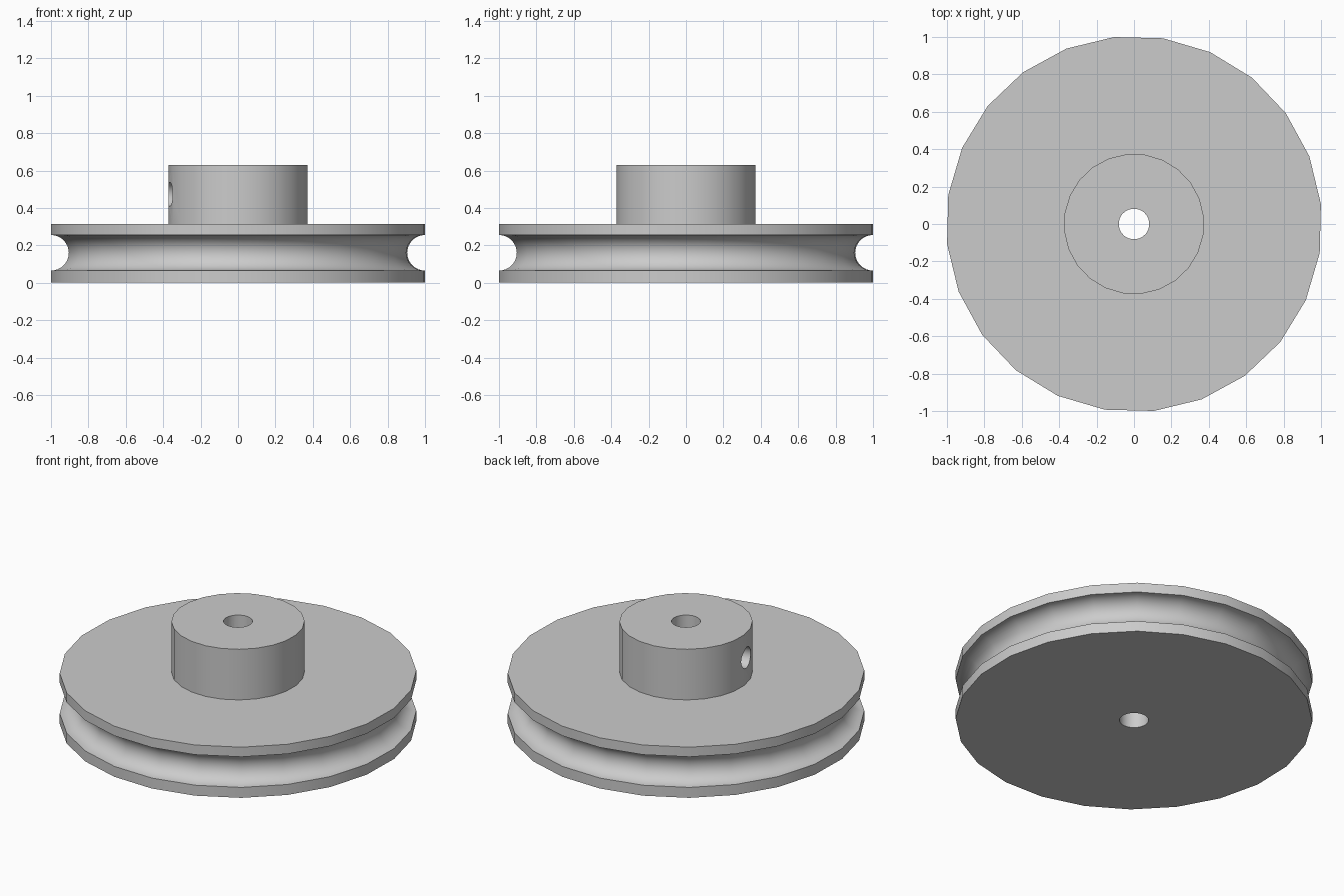
import bpy, bmesh, math
from mathutils import Matrix, Vector

cube = bpy.data.objects.get("Cube")
if cube:
    bpy.data.objects.remove(cube, do_unlink=True)

SIDES = 24
TURN = math.radians(6.1)          # how far the facets are turned about z
RIM, HUB, BORE = 1.005, 0.375, 0.082
DISC_TOP, HUB_TOP = 0.315, 0.63
GROOVE_Z, GROOVE_R = 0.16, 0.095

# Single grey metal
metal = bpy.data.materials.new("grey metal")
metal.use_nodes = True
metal.diffuse_color = (0.6, 0.6, 0.6, 1)
metal.node_tree.nodes["Principled BSDF"].inputs["Base Color"].default_value = (0.6, 0.6, 0.6, 1)


def make_object(name, bm):
    mesh = bpy.data.meshes.new(name)
    bm.to_mesh(mesh)
    bm.free()
    mesh.materials.append(metal)
    obj = bpy.data.objects.new(name, mesh)
    bpy.context.collection.objects.link(obj)
    return obj


def revolve(name, profile):
    """Turn a closed (radius, z) outline into a solid ring."""
    bm = bmesh.new()
    rot = Matrix.Rotation(TURN, 3, 'Z')
    verts = [bm.verts.new(rot @ Vector((r, 0, z))) for r, z in profile]
    edges = [bm.edges.new((v, verts[i - 1])) for i, v in enumerate(verts)]
    bmesh.ops.spin(bm, geom=verts + edges, cent=(0, 0, 0), axis=(0, 0, 1),
                   angle=math.tau, steps=SIDES)
    bmesh.ops.remove_doubles(bm, verts=bm.verts, dist=1e-4)
    bmesh.ops.recalc_face_normals(bm, faces=bm.faces)
    return make_object(name, bm)


# Pulley outline: bore, grooved disc, hub
steps = 16
groove = []
for i in range(steps + 1):
    a = -math.pi / 2 + math.pi * i / steps
    groove.append((RIM - GROOVE_R * math.cos(a), GROOVE_Z + GROOVE_R * math.sin(a)))
profile = [(BORE, 0), (RIM, 0)] + groove + [
    (RIM, DISC_TOP), (HUB, DISC_TOP), (HUB, HUB_TOP), (BORE, HUB_TOP)]
pulley = revolve("grooved_pulley", profile)

# Radial set screw hole from the hub side into the bore
bm = bmesh.new()
bmesh.ops.create_cone(bm, cap_ends=True, segments=SIDES, radius1=0.064,
                      radius2=0.064, depth=0.5)
place = (Matrix.Rotation(math.radians(191.5), 4, 'Z')
         @ Matrix.Translation((0.27, 0, (DISC_TOP + HUB_TOP) / 2))
         @ Matrix.Rotation(math.pi / 2, 4, 'Y'))
bmesh.ops.transform(bm, matrix=place, verts=bm.verts)
cutter = make_object("screw_hole_cutter", bm)
cutter.hide_render = True

cut = pulley.modifiers.new("screw hole", 'BOOLEAN')
cut.operation = 'DIFFERENCE'
cut.solver = 'EXACT'
cut.object = cutter
bpy.ops.object.select_all(action='DESELECT')
pulley.select_set(True)
bpy.context.view_layer.objects.active = pulley
bpy.ops.object.modifier_apply(modifier=cut.name)
bpy.data.objects.remove(cutter, do_unlink=True)

# Smooth round walls, crisp rims
bpy.ops.object.shade_smooth_by_angle(angle=math.radians(30))
